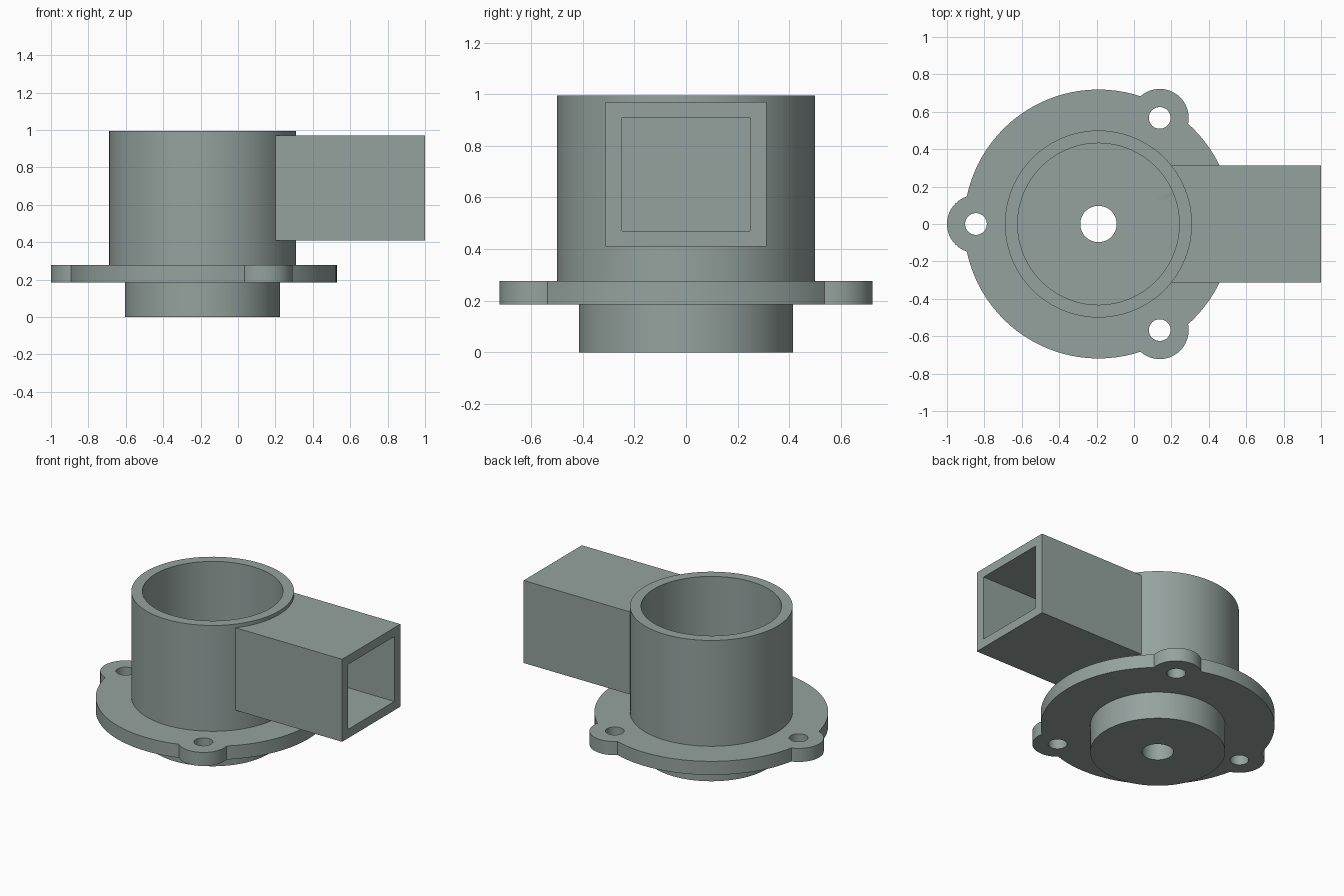
import bpy, bmesh, math
from mathutils import Vector

if "Cube" in bpy.data.objects:
    bpy.data.objects.remove(bpy.data.objects["Cube"])

CX = -0.19          # axis of the round parts
SEG = 96


def cylinder(name, r, z0, z1, x=CX, y=0.0, seg=SEG):
    bpy.ops.mesh.primitive_cylinder_add(vertices=seg, radius=r, depth=z1 - z0,
                                        location=(x, y, (z0 + z1) / 2))
    ob = bpy.context.object
    ob.name = name
    return ob


def box(name, lo, hi):
    lo, hi = Vector(lo), Vector(hi)
    bpy.ops.mesh.primitive_cube_add(size=1, location=(lo + hi) / 2)
    ob = bpy.context.object
    ob.name = name
    ob.scale = hi - lo
    bpy.ops.object.transform_apply(location=False, rotation=False, scale=True)
    return ob


def combine(target, tool, op):
    # apply a boolean and discard the tool
    mod = target.modifiers.new(op, 'BOOLEAN')
    mod.operation, mod.solver, mod.object = op, 'EXACT', tool
    bpy.context.view_layer.objects.active = target
    bpy.ops.object.modifier_apply(modifier=mod.name)
    bpy.data.objects.remove(tool, do_unlink=True)


def lathe(name, profile):
    # revolve a closed (radius, z) profile around the axis
    bm = bmesh.new()
    rings = [[bm.verts.new((r * math.cos(a), r * math.sin(a), z)) for r, z in profile]
             for a in (2 * math.pi * i / SEG for i in range(SEG))]
    n = len(profile)
    for i in range(SEG):
        a, b = rings[i], rings[(i + 1) % SEG]
        for j in range(n):
            k = (j + 1) % n
            bm.faces.new((a[j], b[j], b[k], a[k]))
    bmesh.ops.recalc_face_normals(bm, faces=bm.faces)
    me = bpy.data.meshes.new(name)
    bm.to_mesh(me)
    bm.free()
    ob = bpy.data.objects.new(name, me)
    ob.location.x = CX
    bpy.context.collection.objects.link(ob)
    return ob


# Flange disc with three bolt ears
flange = cylinder("flange", 0.719, 0.185, 0.277)
ears = [(CX + 0.655 * math.cos(a), 0.655 * math.sin(a))
        for a in (math.radians(d) for d in (60, 180, 300))]
for x, y in ears:
    combine(flange, cylinder("ear", 0.155, 0.185, 0.277, x, y, 64), 'UNION')
for x, y in ears:
    combine(flange, cylinder("bolt_hole", 0.058, 0.1, 0.4, x, y, 48), 'DIFFERENCE')
combine(flange, cylinder("flange_bore", 0.3, 0.1, 0.4), 'DIFFERENCE')

# Open cup with lower boss and centre hole
housing = lathe("housing", [(0.097, 0), (0.415, 0), (0.415, 0.23), (0.5, 0.23),
                            (0.5, 0.995), (0.432, 0.995), (0.432, 0.277), (0.097, 0.277)])

# Square side duct, trimmed inside the cup wall
duct = box("duct", (0, -0.312, 0.41), (1, 0.312, 0.97))
combine(duct, cylinder("duct_trim", 0.468, 0.2, 1.2), 'DIFFERENCE')

# Join into one solid, then cut the blind channel with its flat end
combine(housing, flange, 'UNION')
combine(housing, duct, 'UNION')
combine(housing, box("channel", (0.3, -0.248, 0.47), (1.2, 0.248, 0.91)), 'DIFFERENCE')

# Green-grey finish
paint = bpy.data.materials.new("green_grey")
paint.diffuse_color = (0.30, 0.365, 0.345, 1)
paint.use_nodes = True
paint.node_tree.nodes["Principled BSDF"].inputs["Base Color"].default_value = paint.diffuse_color
housing.data.materials.clear()
housing.data.materials.append(paint)
for p in housing.data.polygons:
    p.material_index = 0

bpy.ops.object.select_all(action='DESELECT')
housing.select_set(True)
bpy.context.view_layer.objects.active = housing
bpy.ops.object.shade_smooth_by_angle(angle=math.radians(30))
